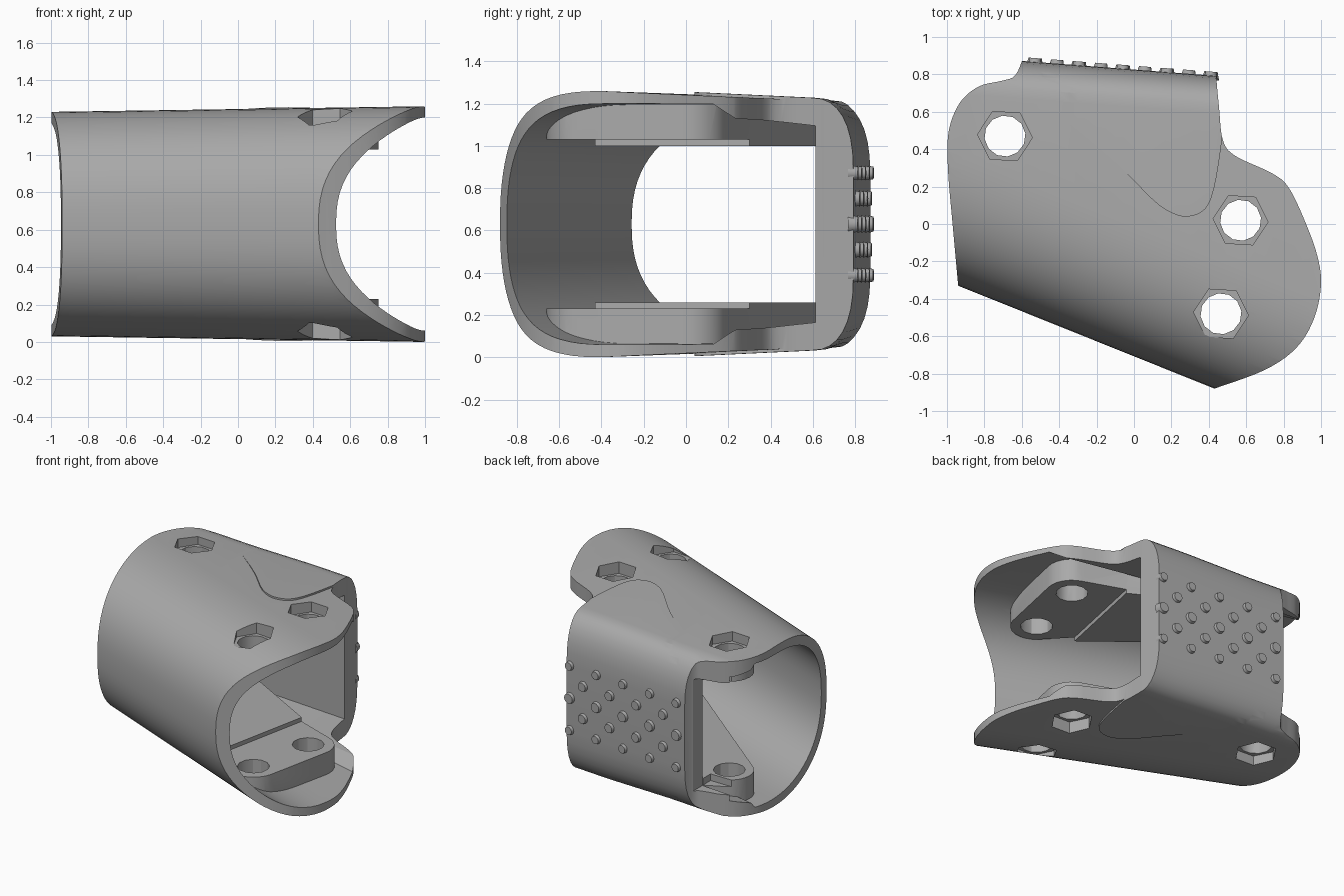
import bpy, bmesh, math
from mathutils import Vector, Matrix
from mathutils.geometry import convex_hull_2d

MID = 0.63          # height of the mirror plane
if "Cube" in bpy.data.objects:
    bpy.data.objects.remove(bpy.data.objects["Cube"], do_unlink=True)

grey = bpy.data.materials.new("matte_grey")
grey.use_nodes = True
grey.diffuse_color = (0.4, 0.4, 0.4, 1)
grey.node_tree.nodes["Principled BSDF"].inputs["Base Color"].default_value = (0.4, 0.4, 0.4, 1)


def finish(name, bm):
    bmesh.ops.recalc_face_normals(bm, faces=bm.faces[:])
    mesh = bpy.data.meshes.new(name)
    bm.to_mesh(mesh)
    bm.free()
    mesh.materials.append(grey)
    obj = bpy.data.objects.new(name, mesh)
    bpy.context.collection.objects.link(obj)
    return obj


def prism(name, outline, z0, z1):
    bm = bmesh.new()
    low = [bm.verts.new((x, y, z0)) for x, y in outline]
    high = [bm.verts.new((x, y, z1)) for x, y in outline]
    bm.faces.new(low)
    bm.faces.new(high)
    for i in range(len(low)):
        j = (i + 1) % len(low)
        bm.faces.new((low[i], low[j], high[j], high[i]))
    return finish(name, bm)


def loft(name, section, stations):
    """Join half sections (y, height), mirrored about MID, along x."""
    bm = bmesh.new()
    rings = []
    for x in stations:
        half = section(x)
        ring = half + [(y, -h) for y, h in reversed(half[1:]) if h > 1e-5]
        rings.append([bm.verts.new((x, y, MID + h)) for y, h in ring])
    for a, b in zip(rings, rings[1:]):
        for i in range(len(a)):
            j = (i + 1) % len(a)
            bm.faces.new((a[i], a[j], b[j], b[i]))
    bm.faces.new(rings[0])
    bm.faces.new(rings[-1])
    return finish(name, bm)


def combine(target, other, operation):
    mod = target.modifiers.new("join", 'BOOLEAN')
    mod.operation, mod.solver, mod.object = operation, 'EXACT', other
    bpy.context.view_layer.objects.active = target
    bpy.ops.object.modifier_apply(modifier=mod.name)
    bpy.data.objects.remove(other, do_unlink=True)


def spline(points, steps=5):
    """Smooth curve through the points, keeping both ends."""
    p = [Vector(q) for q in points]
    p = [p[0]] + p + [p[-1]]
    out = []
    for a, b, c, d in zip(p, p[1:], p[2:], p[3:]):
        for k in range(steps):
            t = k / steps
            out.append(0.5 * (2 * b + (c - a) * t + (2 * a - 5 * b + 4 * c - d) * t * t
                              + (3 * b - a - 3 * c + d) * t ** 3))
    return [tuple(v) for v in out + [p[-1]]]


def circle(c, r, n, turn=0.0):
    return [(c[0] + r * math.cos(turn + math.tau * i / n),
             c[1] + r * math.sin(turn + math.tau * i / n)) for i in range(n)]


def hull(points):
    return [points[i] for i in convex_hull_2d([Vector(p) for p in points])]


def quarter(a, b, n, steps):
    """Rounded quarter arc from (-a, 0) to (0, b)."""
    angles = [math.pi / 2 * i / steps for i in range(steps + 1)]
    return [(-a * abs(math.cos(t)) ** (2 / n), b * abs(math.sin(t)) ** (2 / n)) for t in angles]


def front_y(x):
    return -0.33 - 0.4015 * (x + 0.94)


def back_y(x):
    return 0.87 - 0.077 * (x + 0.6)


def outer_section(x, grow=0.0, back_grow=0.0):
    top, f, b = 0.615 + 0.015 * x + grow, front_y(x), back_y(x) + back_grow
    arc = [(f + 0.7 + y, h) for y, h in quarter(0.7, top, 2.4, 20)]
    arc[0] = (f, 0)
    corner = [(b - 0.2 - y, 0.235 + grow + h) for y, h in quarter(0.2, 0.35, 2.4, 8)]
    return arc + corner[::-1] + [(b, 0)]


def flap_section(x):
    fade = min(1, max(0, (x + 0.45) / 0.6))
    return outer_section(x, 0.016 * fade - 0.003, 0.002)


def inner_section(x):
    top, f, b = 0.555 + 0.015 * x, front_y(x) + 0.07, back_y(x) - 0.175
    c = f + 0.66
    arc = [(c + y, h) for y, h in quarter(0.66, top, 2.4, 20)]
    arc[0] = (f, 0)
    return arc + [(c + (b - c) * 0.5, top), (c + (b - c) * 0.6, 0.5), (b, 0.465), (b, 0)]


# Solid body with a slightly raised rear flap
stations = [-1.1 + 0.1 * i for i in range(23)]
body = loft("hollow_sleeve", outer_section, stations)
flap = loft("flap", flap_section, stations)
flap_edge = spline([(-0.7, 0.8), (-0.4, 0.58), (-0.1, 0.33), (0.1, 0.13), (0.2, 0.06),
                    (0.29, 0.04), (0.38, 0.08), (0.43, 0.2), (0.47, 0.45), (0.48, 0.6)])
combine(flap, prism("flap_outline", flap_edge + [(0.48, 1), (-0.7, 1)], -0.5, 2), 'INTERSECT')
combine(body, flap, 'UNION')

# Trim to the plan outline
left_edge = spline([(-0.93, -0.45), (-0.94, -0.33), (-0.97, 0.0), (-0.995, 0.3), (-0.99, 0.5),
                    (-0.93, 0.65), (-0.83, 0.735), (-0.71, 0.765), (-0.64, 0.79), (-0.6, 0.87),
                    (-0.585, 0.95)])
right_edge = spline([(0.435, 0.95), (0.44, 0.79), (0.455, 0.62), (0.475, 0.45), (0.54, 0.365),
                     (0.74, 0.27), (0.83, 0.19), (0.92, 0.0), (0.98, -0.17), (1.0, -0.32),
                     (0.965, -0.5), (0.87, -0.66), (0.7, -0.78), (0.43, -0.88)])
combine(body, prism("plan", left_edge + right_edge + [(0.4, -1.0)], -0.5, 2), 'INTERSECT')

# Cavity, leaving stepped screw pads on floor and ceiling
screws = [(-0.69, 0.47), (0.57, 0.02), (0.465, -0.48)]
step = [(0.17, -0.43), (0.32, 0.3)]
main_pad = hull(circle(screws[0], 0.17, 24) + step + [(-0.5, 0.75)])
end_pad = hull(circle(screws[1], 0.18, 24) + circle(screws[2], 0.18, 24) + step + [(0.0, 0.2)])
cavity = loft("cavity", inner_section, stations)
for outline, drop in ((main_pad, 0.37), (end_pad, 0.4)):
    for side in (1, -1):
        z = sorted((MID + side * drop, MID + side * 0.9))
        combine(cavity, prism("pad", outline, *z), 'DIFFERENCE')
combine(body, cavity, 'DIFFERENCE')

# Open the rear left end, past the back wall
notch = [(-1.2, 0.6), (-0.625, 0.6), (-0.625, 1.0), (-1.2, 1.0)]
combine(body, prism("notch", notch, MID - 0.42, MID + 0.42), 'DIFFERENCE')

# Screw holes and hexagonal pockets
for i, c in enumerate(screws):
    combine(body, prism("hole", circle(c, 0.11, 12, 0.13), -0.5, 2), 'DIFFERENCE')
    for side in (1, -1):
        z = sorted((MID + side * 0.53, MID + side * 0.9))
        combine(body, prism("pocket", circle(c, 0.147, 6, -0.06), *z), 'DIFFERENCE')

# Grip studs in staggered columns on the back wall
bm = bmesh.new()
tilt = Matrix.Rotation(math.atan(-0.077), 4, 'Z') @ Matrix.Rotation(-math.pi / 2, 4, 'X')
for col in range(9):
    x = -0.53 + 0.1175 * col
    rows = (-2, 0, 2) if col % 2 == 0 else (-1, 1)
    for row in rows:
        r = 0.047 - 0.004 * abs(row)
        place = Matrix.Translation((x, back_y(x), MID + 0.121 * row)) @ tilt
        bmesh.ops.create_cone(bm, cap_ends=True, segments=16, radius1=r, radius2=r * 0.75,
                              depth=0.045, matrix=place)
studs = finish("grip_studs", bm)

for obj in (body, studs):
    bpy.ops.object.select_all(action='DESELECT')
    obj.select_set(True)
    bpy.context.view_layer.objects.active = obj
    bpy.ops.object.shade_smooth_by_angle(angle=math.radians(30))
